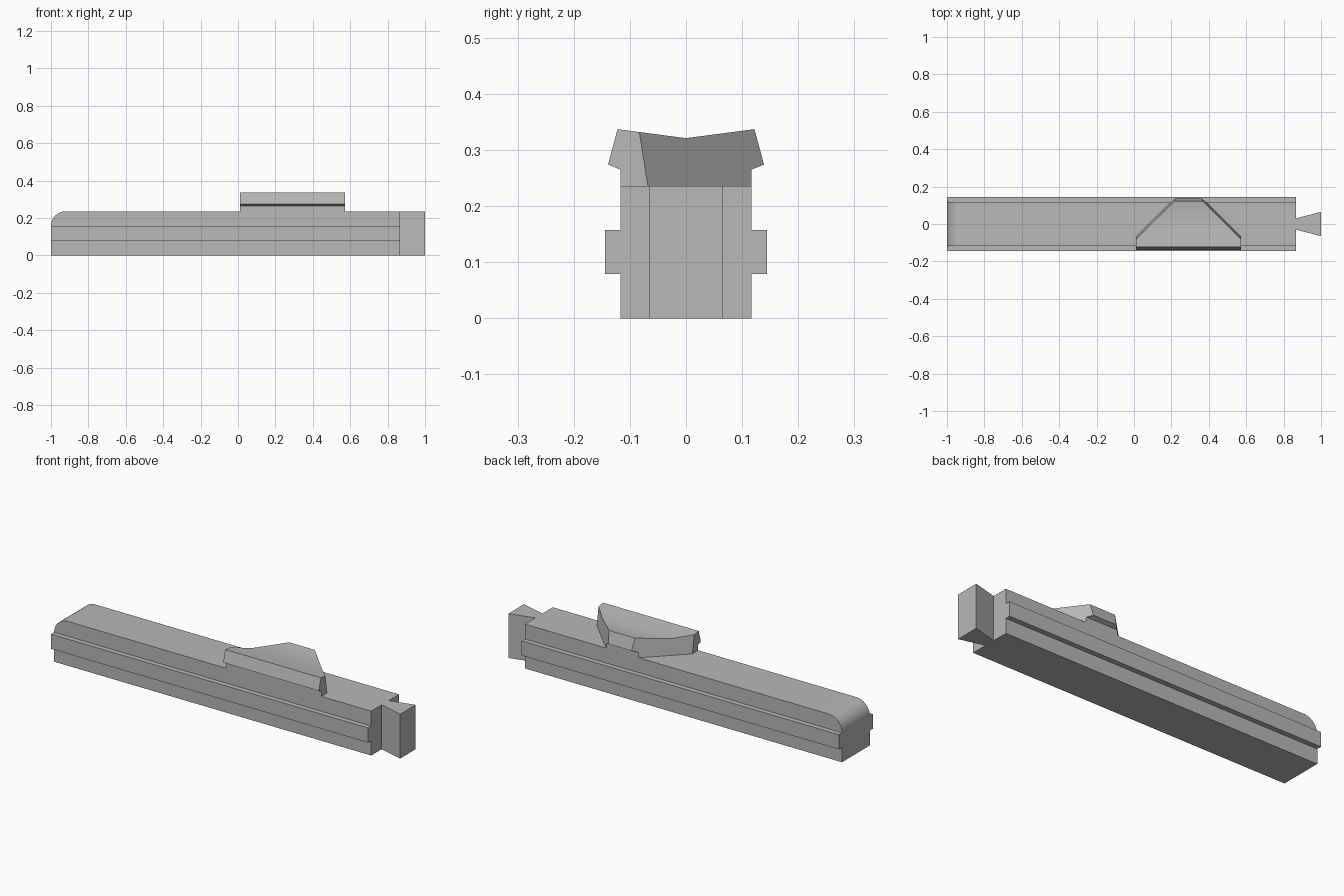
import bpy, bmesh, math
from mathutils import Vector

cube = bpy.data.objects.get("Cube")
if cube:
    bpy.data.objects.remove(cube, do_unlink=True)

grey = bpy.data.materials.new("plain grey")
grey.use_nodes = True
grey.diffuse_color = (0.48, 0.48, 0.48, 1)
grey.node_tree.nodes["Principled BSDF"].inputs["Base Color"].default_value = grey.diffuse_color


def extrude(profile, axis, start, end):
    """Sweep a closed 2D profile along one axis, from start to end."""
    def place(p, depth):
        co = list(p)
        co.insert(axis, depth)
        return co
    bm = bmesh.new()
    face = bm.faces.new([bm.verts.new(place(p, start)) for p in profile])
    grown = bmesh.ops.extrude_face_region(bm, geom=[face], use_keep_orig=True)
    offset = Vector(place((0, 0), end - start))
    verts = [g for g in grown["geom"] if isinstance(g, bmesh.types.BMVert)]
    bmesh.ops.translate(bm, verts=verts, vec=offset)
    return bm


def finish(name, bm):
    bmesh.ops.recalc_face_normals(bm, faces=bm.faces)
    mesh = bpy.data.meshes.new(name)
    bm.to_mesh(mesh)
    bm.free()
    mesh.materials.append(grey)
    obj = bpy.data.objects.new(name, mesh)
    bpy.context.collection.objects.link(obj)
    bpy.ops.object.select_all(action='DESELECT')
    obj.select_set(True)
    bpy.context.view_layer.objects.active = obj
    bpy.ops.object.shade_smooth_by_angle(angle=math.radians(30))


NOSE, TAIL = -1.0, 0.866
HALF, TOP = 0.117, 0.236
RIB_LOW, RIB_HIGH, RIB_OUT = 0.079, 0.157, 0.144

# Main bar with a rounded upper nose
radius = TOP - RIB_HIGH
steps = 14
arc = []
for i in range(steps + 1):
    a = math.pi / 2 * (1 + i / steps)
    arc.append((NOSE + radius + radius * math.cos(a), RIB_HIGH + radius * math.sin(a)))
finish("main_bar", extrude([(NOSE, 0), (TAIL, 0), (TAIL, TOP)] + arc, 1, -HALF, HALF))

# Guide ribs along both sides
for name, side in (("left_rib", 1), ("right_rib", -1)):
    rib = [(NOSE, RIB_LOW), (TAIL, RIB_LOW), (TAIL, RIB_HIGH), (NOSE, RIB_HIGH)]
    finish(name, extrude(rib, 1, side * HALF, side * RIB_OUT))

# Dovetail tongue at the tail
tongue = [(TAIL, -0.03), (1, -0.065), (1, 0.065), (TAIL, 0.03)]
finish("dovetail_tongue", extrude(tongue, 2, 0, TOP))

# Thumb pad: hooked rims, shallow V top, back corners cut off at a slant
LEFT_END, RIGHT_END = 0.573, 0.01
half = [(HALF, TOP), (HALF, 0.265), (0.139, 0.274), (0.122, 0.337)]
section = half + [(0, 0.321)] + [(-y, z) for y, z in reversed(half)]
pad = extrude(section, 0, RIGHT_END, LEFT_END)
for x, side in ((LEFT_END, 1), (RIGHT_END, -1)):
    cut = bmesh.ops.bisect_plane(
        pad, geom=pad.verts[:] + pad.edges[:] + pad.faces[:], dist=1e-6,
        plane_co=(x, -0.068, TOP), plane_no=Vector((side, 1, 0.158)).normalized(),
        clear_outer=True)
    rim = [g for g in cut["geom_cut"] if isinstance(g, bmesh.types.BMEdge)]
    bmesh.ops.edgeloop_fill(pad, edges=rim)
finish("thumb_pad", pad)
